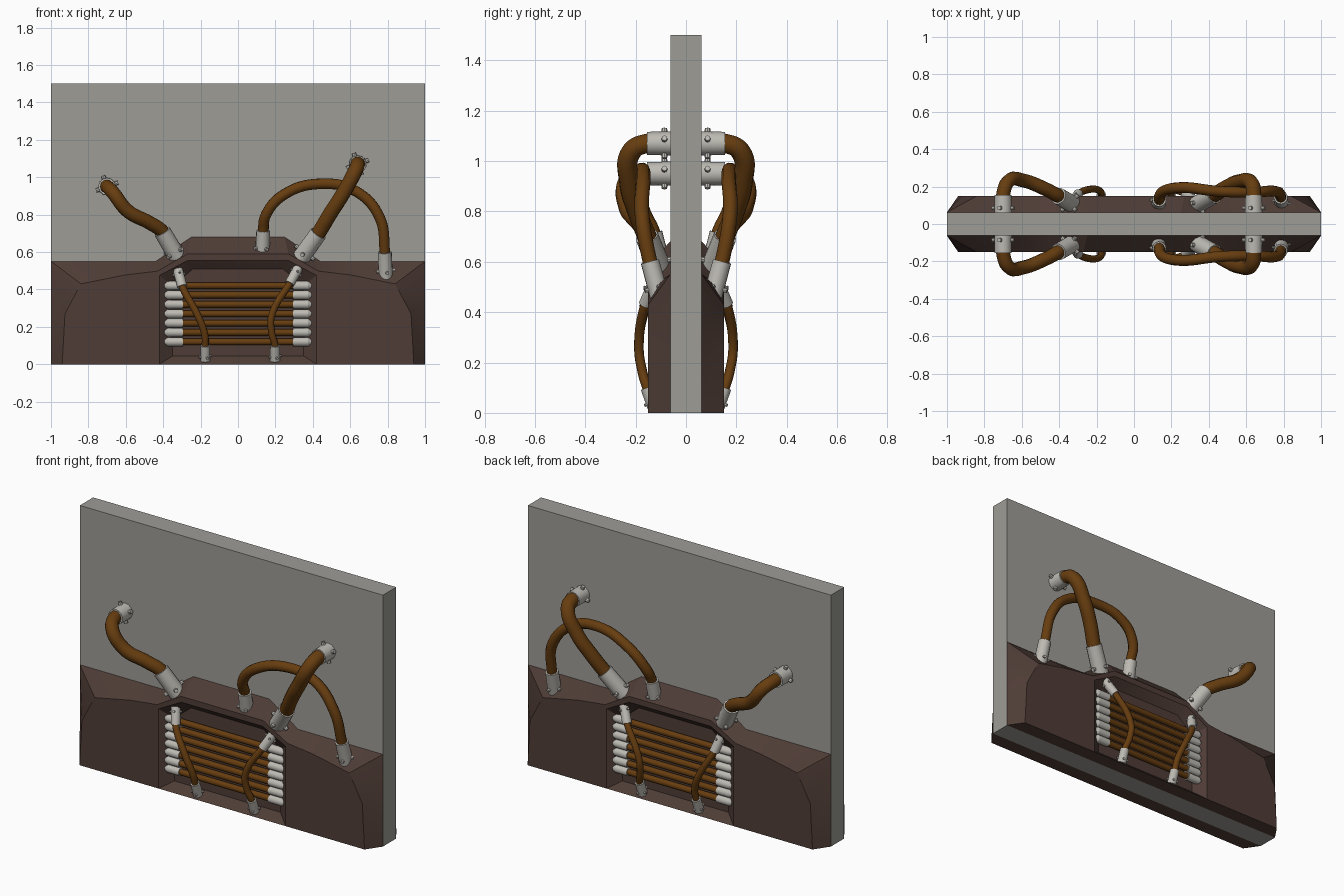
import bpy, bmesh, math
from mathutils import Vector

if "Cube" in bpy.data.objects:
    bpy.data.objects.remove(bpy.data.objects["Cube"])


def material(name, rgb):
    m = bpy.data.materials.new(name)
    m.diffuse_color = (*rgb, 1)
    m.use_nodes = True
    m.node_tree.nodes["Principled BSDF"].inputs["Base Color"].default_value = m.diffuse_color
    return m


GREY = material("wall_grey", (0.34, 0.333, 0.305))
BROWN = material("base_brown", (0.078, 0.046, 0.037))
FRAME = material("frame_dark_grey", (0.076, 0.076, 0.093))
GREEN = material("panel_green", (0.034, 0.515, 0.205))
HOSE = material("hose_brown", (0.135, 0.047, 0.005))
METAL = material("fitting_light_grey", (0.515, 0.497, 0.456))


def finish(name, mesh, mats, mirror=True, smooth=35):
    """Make an object; front parts are mirrored to the back."""
    ob = bpy.data.objects.new(name, mesh)
    bpy.context.collection.objects.link(ob)
    mesh.materials.clear()
    for m in mats:
        mesh.materials.append(m)
    if smooth:
        bpy.ops.object.select_all(action='DESELECT')
        ob.select_set(True)
        bpy.context.view_layer.objects.active = ob
        bpy.ops.object.shade_smooth_by_angle(angle=math.radians(smooth))
    if mirror:
        mod = ob.modifiers.new("front_to_back", 'MIRROR')
        mod.use_axis = (False, True, False)
        mod.use_mirror_merge = False


def from_bmesh(name, bm, mats, **kw):
    bmesh.ops.recalc_face_normals(bm, faces=bm.faces)
    mesh = bpy.data.meshes.new(name)
    bm.to_mesh(mesh)
    bm.free()
    finish(name, mesh, mats, **kw)


# Wall slab
bm = bmesh.new()
bmesh.ops.create_cube(bm, size=1)
for v in bm.verts:
    v.co = (v.co.x * 2, v.co.y * 0.125, (v.co.z + 0.5) * 1.5)
from_bmesh("wall", bm, [GREY], mirror=False, smooth=0)

# Bevelled base with a framed recess, from half outlines (x, z)
bm = bmesh.new()


def loop(y, *half):
    pts = list(half) + [(-x, z) for x, z in reversed(half)]
    return [bm.verts.new((x, y, z)) for x, z in pts]


def face(verts, index):
    bm.faces.new(verts).material_index = index


B = loop(-.0625, (1, 0), (1, .35), (1, .55), (.62, .55), (.44, .55), (.25, .68))
F = loop(-.15, (.94, 0), (.925, .27), (.84, .43), (.6, .478), (.43, .498), (.27, .59))
R = loop(-.15, (.42, 0), (.42, .475), (.27, .555))
P = loop(-.10, (.35, .045), (.35, .42), (.24, .51))
for i in range(len(B) - 1):                       # sloped shell
    face((B[i], B[i + 1], F[i + 1], F[i]), 0)
for i in range(len(R)):                           # recess frame
    j = (i + 1) % len(R)
    face((R[i], R[j], P[j], P[i]), 1)
face(F + R[::-1], 0)                              # front
face(P, 2)                                        # green panel
face(B, 0)                                        # back
face((B[0], F[0], R[0], R[-1], F[-1], B[-1]), 3)  # underside
from_bmesh("base", bm, [BROWN, FRAME, GREEN, GREY], smooth=25)


def cone(bm, a, b, ra, rb, sides=14):
    a, b = Vector(a), Vector(b)
    d = b - a
    mat = d.to_track_quat('Z', 'Y').to_matrix().to_4x4()
    mat.translation = (a + b) / 2
    bmesh.ops.create_cone(bm, cap_ends=True, segments=sides, radius1=ra,
                          radius2=rb, depth=d.length, matrix=mat)


def fitting(name, a, b, r):
    """Sleeve from its root a to its mouth b, with four studs near the root."""
    bm = bmesh.new()
    cone(bm, a, b, r * 1.04, r)
    q = (b - a).to_track_quat('Z', 'Y')
    c = a.lerp(b, 0.27)
    for k in range(4):
        t = math.radians(20 + 90 * k)
        out = q @ Vector((math.cos(t), math.sin(t), 0))
        cone(bm, c + out * r * .8, c + out * r * 1.36, r * .27, r * .24, 8)
    from_bmesh(name, bm, [METAL])


def tube(name, pts, r):
    """Smooth round tube through the points."""
    cu = bpy.data.curves.new(name, 'CURVE')
    cu.dimensions = '3D'
    cu.bevel_depth = r
    cu.bevel_resolution = 3
    cu.resolution_u = 8
    sp = cu.splines.new('BEZIER')
    sp.bezier_points.add(len(pts) - 1)
    for bp, p in zip(sp.bezier_points, pts):
        bp.co = p
        bp.handle_left_type = bp.handle_right_type = 'AUTO'
    tmp = bpy.data.objects.new(name + "_path", cu)
    bpy.context.collection.objects.link(tmp)
    bpy.context.view_layer.update()
    dg = bpy.context.evaluated_depsgraph_get()
    mesh = bpy.data.meshes.new_from_object(tmp.evaluated_get(dg))
    bpy.data.objects.remove(tmp)
    finish(name, mesh, [HOSE], smooth=60)


def hose(name, r, fit_r, start, mids, end):
    """Hose between two fittings, each given as (root, mouth)."""
    (a, b), (c, d) = [[Vector(p) for p in e] for e in (start, end)]
    tube(name, [a.lerp(b, .7), b, *mids, d, c.lerp(d, .7)], r)
    fitting(name + "_start_fitting", a, b, fit_r)
    fitting(name + "_end_fitting", c, d, fit_r)


def socket(x, z):
    """Fitting set straight into the wall."""
    return (x, -.06, z), (x, -.155, z)


def foot(x):
    """Small fitting on the recess sill."""
    return (x, -.125, .02), (x, -.155, .10)


# Large hoses
hose("left_hose", .037, .046, socket(-.70, .95),
     [(-.67, -.23, .92), (-.59, -.232, .82), (-.47, -.185, .755)],
     [(-.32, -.10, .565), (-.405, -.15, .71)])
hose("right_hose", .04, .046, socket(.64, 1.07),
     [(.63, -.215, 1.04), (.56, -.225, .91), (.49, -.195, .80)],
     [(.33, -.10, .56), (.43, -.155, .70)])
hose("arched_hose", .029, .037, [(.13, -.10, .59), (.135, -.13, .715)],
     [(.15, -.17, .80), (.25, -.195, .91), (.45, -.175, .965), (.63, -.17, .925),
      (.755, -.175, .79)],
     [(.79, -.105, .46), (.785, -.143, .60)])

# Small hoses in front of the recess
hose("left_small_hose", .019, .026, [(-.322, -.125, .505), (-.298, -.162, .415)],
     [(-.215, -.187, .26), (-.178, -.172, .16)], foot(-.175))
hose("right_small_hose", .019, .026, [(.322, -.125, .515), (.275, -.162, .43)],
     [(.18, -.187, .26), (.18, -.175, .17)], foot(.198))

# Row of horizontal pipes with tapered end sleeves
for i in range(7):
    y, z = -.118, .12 + .05 * i
    bm = bmesh.new()
    cone(bm, (-.31, y, z), (.31, y, z), .018, .018)
    from_bmesh(f"pipe_{i + 1}", bm, [HOSE])
    bm = bmesh.new()
    for s in (-1, 1):
        cone(bm, (s * .295, y, z), (s * .375, y, z), .024, .024)
        cone(bm, (s * .375, y, z), (s * .395, y, z), .024, .013)
    from_bmesh(f"pipe_sleeves_{i + 1}", bm, [METAL])
